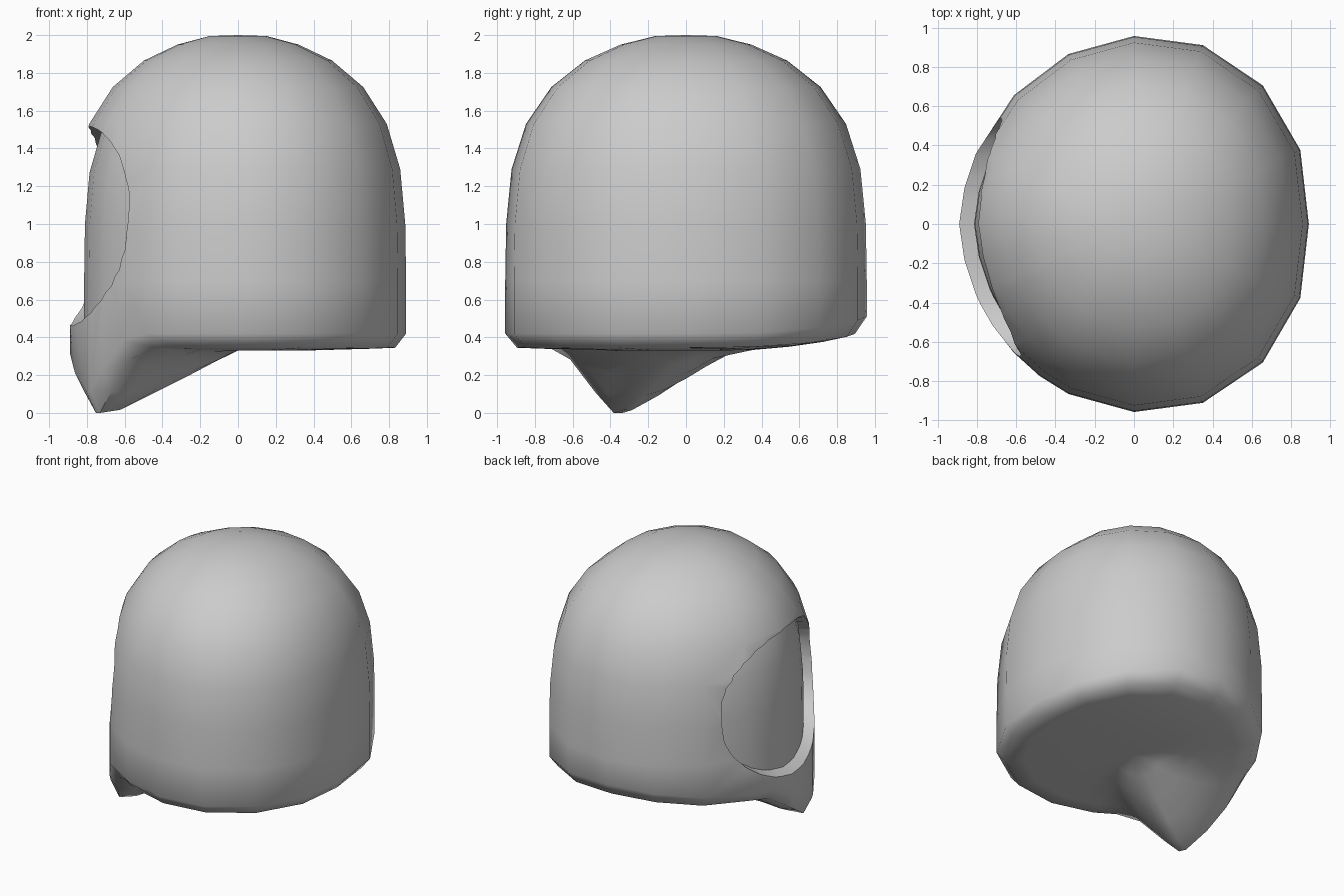
import bpy, bmesh, math
from math import sin, cos, pi, radians

if "Cube" in bpy.data.objects:
    bpy.data.objects.remove(bpy.data.objects["Cube"])

RX, RY = 0.89, 0.957
PEAK = radians(206)                       # direction of the chin point
PX, PY = 0.81 * cos(PEAK), 0.81 * sin(PEAK)

def chin_drop(x, y):
    """How far the underside is pulled down towards the chin point."""
    dx, dy = x - PX, y - PY
    along = dx * cos(PEAK) + dy * sin(PEAK)
    side = -dx * sin(PEAK) + dy * cos(PEAK)
    a = along / (0.78 if along < 0 else 0.7)
    t = side / (0.36 if side > 0 else 0.56)
    return 0.345 * min(1.0, 1.1 * max(0.0, 1 - math.hypot(a, t)))

def outline(a):
    """Plan outline: fuller at the back of the head, slimmer at the face."""
    f = 1 + (0.042 if cos(a) > 0 else -0.03) * abs(sin(2 * a))
    return RX * f * cos(a), RY * f * sin(a)

def make_object(name, bm):
    bmesh.ops.recalc_face_normals(bm, faces=bm.faces)
    mesh = bpy.data.meshes.new(name)
    bm.to_mesh(mesh)
    bm.free()
    obj = bpy.data.objects.new(name, mesh)
    bpy.context.collection.objects.link(obj)
    return obj

def skin(loops, top=None, bottom=None):
    """Join rings of points into a closed body."""
    bm = bmesh.new()
    rings = [[bm.verts.new(p) for p in loop] for loop in loops]
    n = len(rings[0])
    for u, l in zip(rings, rings[1:]):
        for i in range(n):
            j = (i + 1) % n
            bm.faces.new((u[i], l[i], l[j], u[j]))
    for ring, tip in ((rings[0], top), (rings[-1], bottom)):
        if tip is None:
            bm.faces.new(ring)
        else:
            c = bm.verts.new(tip)
            for i in range(n):
                bm.faces.new((c, ring[i], ring[(i + 1) % n]))
    return bm

# (radius factor, height, share of the chin drop), crown to underside centre
profile = [(0.17, 1.995, 0), (0.36, 1.95, 0), (0.56, 1.865, 0), (0.745, 1.725, 0),
           (0.885, 1.53, 0), (0.965, 1.29, 0), (0.995, 1.0, 0), (1.0, 0.7, 0),
           (1.0, 0.42, 0.9), (0.935, 0.345, 1), (0.8, 0.34, 1), (0.6, 0.335, 1),
           (0.4, 0.33, 1), (0.2, 0.33, 1)]
angles = [radians(d) for d in sorted([22.5 * i for i in range(16)]
                                     + [168.75, 191.25, 206, 213.75, 236.25])]

# Helmet: crown to closed underside with the chin pulled down
loops = []
for f, z, share in profile:
    loop = []
    for a in angles:
        ox, oy = outline(a)
        x, y = ox * f, oy * f
        lift = 0.09 * max(0, sin(a)) ** 3 * f ** 3 if share else 0
        loop.append((x, y, max(0, z + lift - share * chin_drop(x, y))))
    loops.append(loop)
low = min(p[2] for loop in loops for p in loop)
loops = [[(x, y, z - low * max(0, 1 - z / 0.3)) for x, y, z in loop] for loop in loops]
helmet = make_object("helmet_shell", skin(loops, (0, 0, 2.0), (0, 0, 0.33)))

# Visor: slightly smaller dome filling the face opening
S = 0.915
loops = [[(outline(a)[0] * f * S, outline(a)[1] * f * S, 1 + (z - 1) * 0.94) for a in angles]
         for f, z, share in profile[:9]]
visor = make_object("visor", skin(loops, (0, 0, 1.94)))

# Face opening cutter: rounded shape flaring outwards
d = radians(186)
loops = []
for r, half in ((0.45, 0.36), (1.1, 0.645)):
    loop = []
    for k in range(28):
        c, s = cos(2 * pi * k / 28), sin(2 * pi * k / 28)
        w = 0.61 * math.copysign(abs(c) ** 0.75, c)
        h = 1.01 + half * math.copysign(abs(s) ** 0.75, s)
        loop.append((r * cos(d) - w * sin(d), r * sin(d) + w * cos(d), h))
    loops.append(loop)
cutter = make_object("face_opening_cutter", skin(loops))
cutter.hide_render = True

cut = helmet.modifiers.new("opening", 'BOOLEAN')
cut.operation = 'DIFFERENCE'
cut.solver = 'EXACT'
cut.object = cutter
bpy.context.view_layer.objects.active = helmet
helmet.select_set(True)
bpy.ops.object.modifier_apply(modifier="opening")
bpy.data.objects.remove(cutter)

# Smooth shading, sharp rims
visor.select_set(True)
bpy.ops.object.shade_smooth_by_angle(angle=radians(50))
